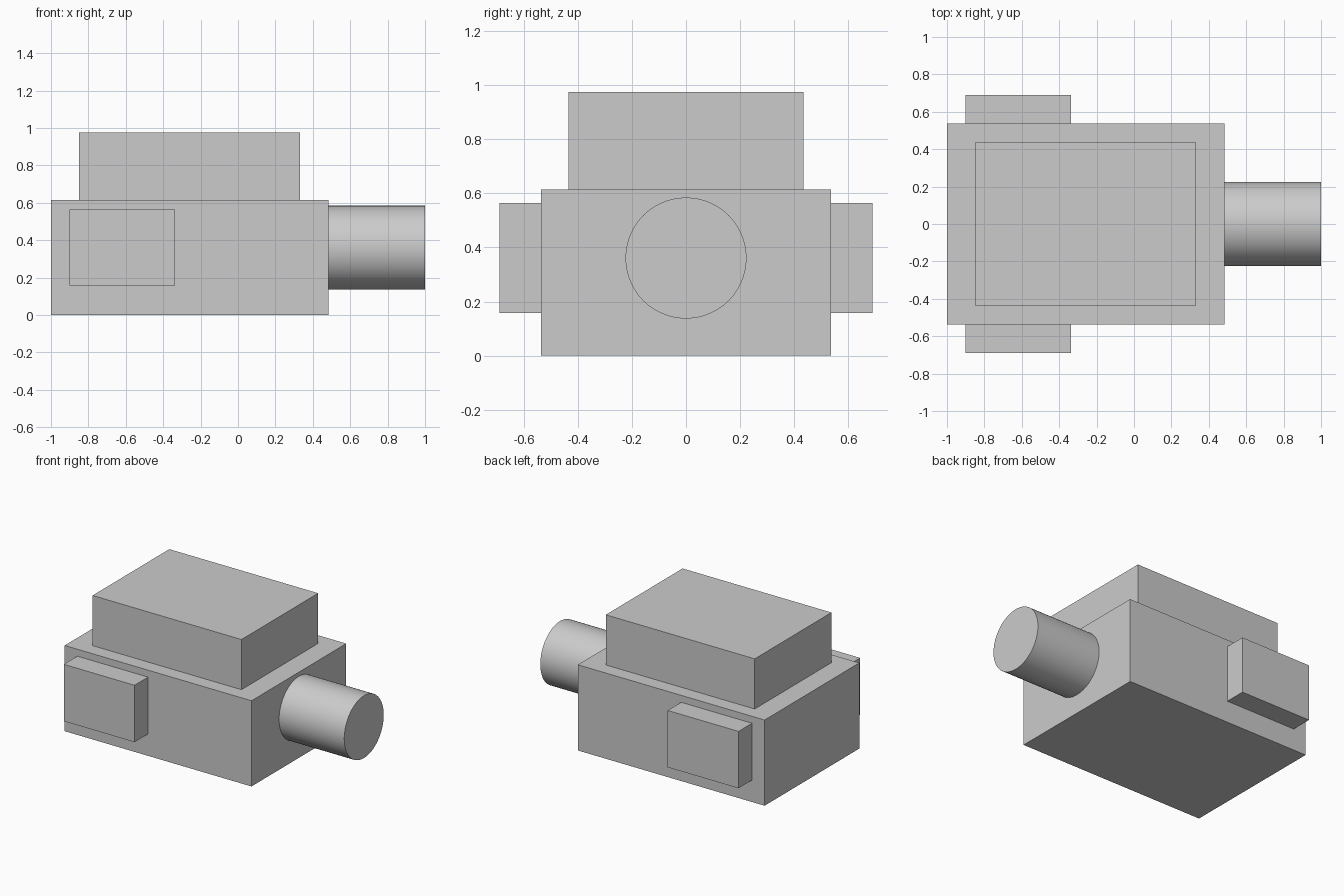
import bpy
import math
from mathutils import Vector

cube = bpy.data.objects.get("Cube")
if cube:
    bpy.data.objects.remove(cube, do_unlink=True)

# Single plain grey
grey = bpy.data.materials.new("plain_grey")
grey.use_nodes = True
colour = (0.6, 0.6, 0.6, 1)
grey.diffuse_color = colour
grey.node_tree.nodes["Principled BSDF"].inputs["Base Color"].default_value = colour


def box(name, low, high):
    """Axis-aligned box between two corners."""
    low, high = Vector(low), Vector(high)
    bpy.ops.mesh.primitive_cube_add(size=1, location=(low + high) / 2)
    ob = bpy.context.object
    ob.name = name
    ob.scale = high - low
    bpy.ops.object.transform_apply(location=False, rotation=False, scale=True)
    ob.data.materials.append(grey)
    return ob


# Main body and the raised block on it
box("main_body", (-1, -0.537, 0), (0.483, 0.537, 0.615))
box("top_block", (-0.85, -0.435, 0.615), (0.332, 0.435, 0.975))

# Matching blocks on the two sides
for name, side in (("right_side_block", -1), ("left_side_block", 1)):
    inner, outer = sorted((side * 0.537, side * 0.69))
    box(name, (-0.9, inner, 0.157), (-0.338, outer, 0.565))

# Round barrel on the end
start, end = 0.483, 1.0
bpy.ops.mesh.primitive_cylinder_add(
    vertices=64, radius=0.224, depth=end - start,
    location=((start + end) / 2, 0, 0.361), rotation=(0, math.pi / 2, 0))
barrel = bpy.context.object
barrel.name = "end_barrel"
barrel.data.materials.append(grey)
bpy.ops.object.shade_smooth_by_angle(angle=math.radians(30))
